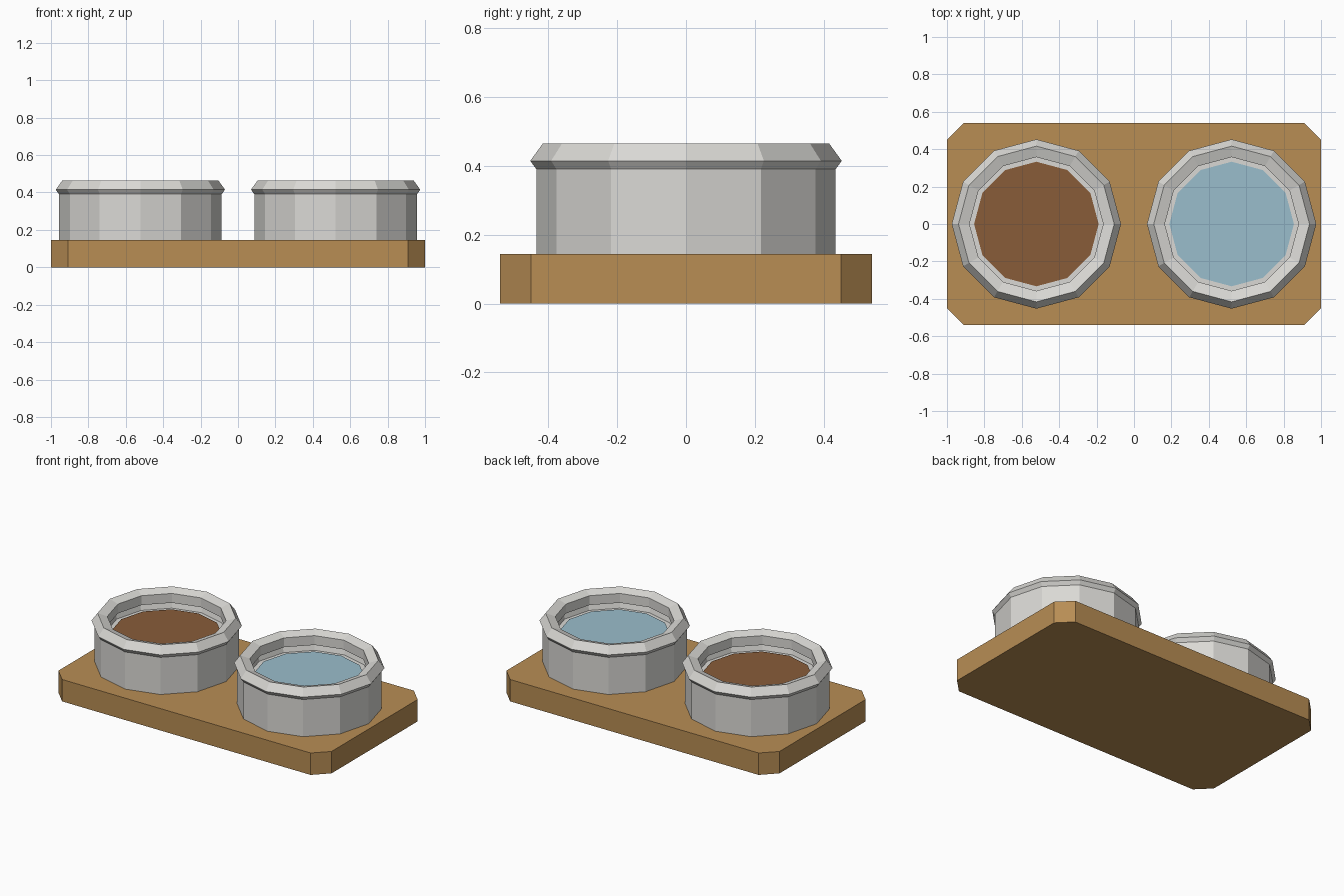
import bpy, bmesh, math

if "Cube" in bpy.data.objects:
    bpy.data.objects.remove(bpy.data.objects["Cube"])

SIDES = 12


def material(name, rgb):
    m = bpy.data.materials.new(name)
    lin = [((c / 255 + 0.055) / 1.055) ** 2.4 for c in rgb]
    m.diffuse_color = (*lin, 1)
    m.use_nodes = True
    m.node_tree.nodes["Principled BSDF"].inputs["Base Color"].default_value = m.diffuse_color
    return m


WOOD = material("warm_wood", (184, 141, 84))
METAL = material("pale_metal", (218, 217, 213))
FOOD = material("brown_food", (136, 92, 57))
WATER = material("blue_water", (154, 189, 204))


def finish(bm, name, mat, x=0):
    bmesh.ops.recalc_face_normals(bm, faces=bm.faces)
    me = bpy.data.meshes.new(name)
    bm.to_mesh(me)
    bm.free()
    me.materials.append(mat)
    ob = bpy.data.objects.new(name, me)
    ob.location.x = x
    bpy.context.collection.objects.link(ob)
    return ob


def lathe(name, profile, mat, x, closed=False):
    """Spin (radius, z) points into a faceted ring; cap the ends unless closed."""
    bm = bmesh.new()
    rings = [[bm.verts.new((r * math.cos(a), r * math.sin(a), z))
              for a in (2 * math.pi * i / SIDES for i in range(SIDES))]
             for r, z in profile]
    pairs = list(zip(rings, rings[1:]))
    if closed:
        pairs.append((rings[-1], rings[0]))
    else:
        bm.faces.new(rings[0])
        bm.faces.new(rings[-1])
    for lo, hi in pairs:
        for i in range(SIDES):
            j = (i + 1) % SIDES
            bm.faces.new((lo[i], lo[j], hi[j], hi[i]))
    return finish(bm, name, mat, x)


# Board with clipped corners
W, D, H, C = 1.0, 0.54, 0.145, 0.09
bm = bmesh.new()
outline = [(W, D - C), (W - C, D), (C - W, D), (-W, D - C),
           (-W, C - D), (C - W, -D), (W - C, -D), (W, C - D)]
base = bm.faces.new([bm.verts.new((x, y, 0)) for x, y in outline])
ext = bmesh.ops.extrude_face_region(bm, geom=[base], use_keep_orig=True)
bmesh.ops.translate(bm, vec=(0, 0, H),
                    verts=[g for g in ext["geom"] if isinstance(g, bmesh.types.BMVert)])
finish(bm, "board", WOOD)

# Two bowls, each with a five-sided rolled rim and a filling
rim = [(0.4 + 0.0526 * math.cos(math.radians(72 * k)),
        0.415 + 0.0526 * math.sin(math.radians(72 * k))) for k in range(5)]
for side, x, fill_name, fill_mat in (("left", -0.522, "food", FOOD),
                                     ("right", 0.522, "water", WATER)):
    lathe(side + "_bowl", [(0.435, H), (0.435, 0.415), (0.385, 0.415),
                           (0.365, 0.345)], METAL, x)
    lathe(side + "_rim", rim, METAL, x, closed=True)
    lathe(fill_name, [(0.333, 0.34), (0.333, 0.352)], fill_mat, x)
